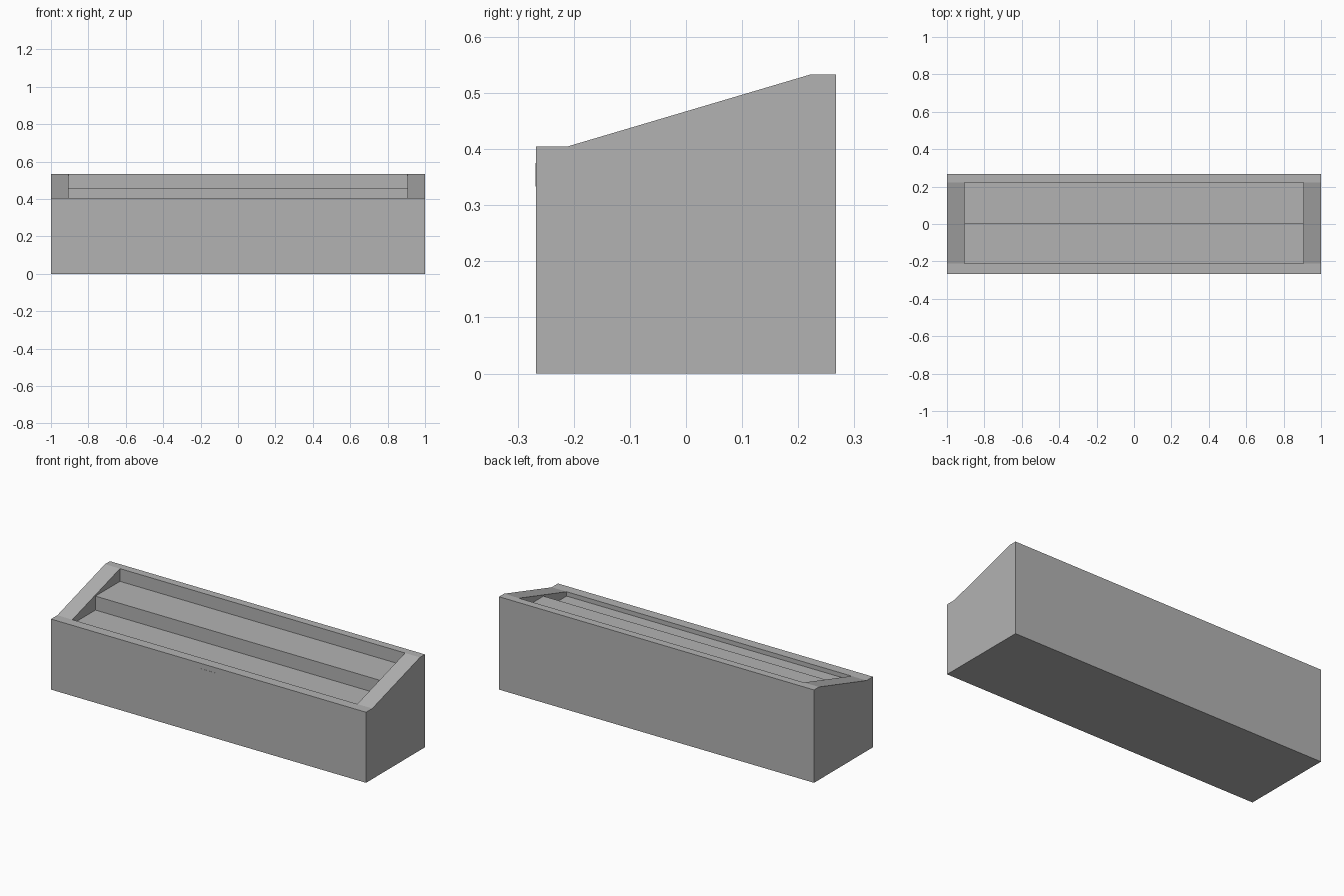
import bpy
import bmesh

cube = bpy.data.objects.get("Cube")
if cube:
    bpy.data.objects.remove(cube, do_unlink=True)

# Single flat grey
GREY = (0.45, 0.45, 0.45, 1.0)
grey = bpy.data.materials.new("plain grey")
grey.diffuse_color = GREY
grey.use_nodes = True
grey.node_tree.nodes["Principled BSDF"].inputs["Base Color"].default_value = GREY


def prism(name, profile, half_width):
    """Extrude a (y, z) side profile symmetrically along x."""
    bm = bmesh.new()
    face = bm.faces.new([bm.verts.new((-half_width, y, z)) for y, z in profile])
    result = bmesh.ops.extrude_face_region(bm, geom=[face])
    moved = [v for v in result["geom"] if isinstance(v, bmesh.types.BMVert)]
    bmesh.ops.translate(bm, verts=moved, vec=(2 * half_width, 0, 0))
    bmesh.ops.recalc_face_normals(bm, faces=bm.faces)
    mesh = bpy.data.meshes.new(name)
    bm.to_mesh(mesh)
    bm.free()
    mesh.materials.append(grey)
    obj = bpy.data.objects.new(name, mesh)
    bpy.context.collection.objects.link(obj)
    return obj


depth = 0.267
front_rim, back_rim = 0.405, 0.533
inner_front, inner_back = -0.21, 0.222
lower_shelf, upper_shelf = 0.38, 0.46

# Body with flat rims and sloping ends
body = prism("planter_body", [
    (-depth, 0), (depth, 0), (depth, back_rim), (inner_back, back_rim),
    (inner_front, front_rim), (-depth, front_rim)], 1.0)

# Stepped recess with two shelves
cutter = prism("recess_cutter", [
    (inner_front, lower_shelf), (0, lower_shelf), (0, upper_shelf),
    (inner_back, upper_shelf), (inner_back, 0.7), (inner_front, 0.7)], 0.905)
cutter.hide_render = True

cut = body.modifiers.new("recess", "BOOLEAN")
cut.operation = "DIFFERENCE"
cut.solver = "EXACT"
cut.object = cutter
bpy.context.view_layer.objects.active = body
bpy.ops.object.modifier_apply(modifier=cut.name)
bpy.data.objects.remove(cutter, do_unlink=True)

# Thin blank plate on the front
prism("front_plate", [
    (-depth - 0.001, 0.333), (-depth, 0.333),
    (-depth, 0.375), (-depth - 0.001, 0.375)], 0.06)
